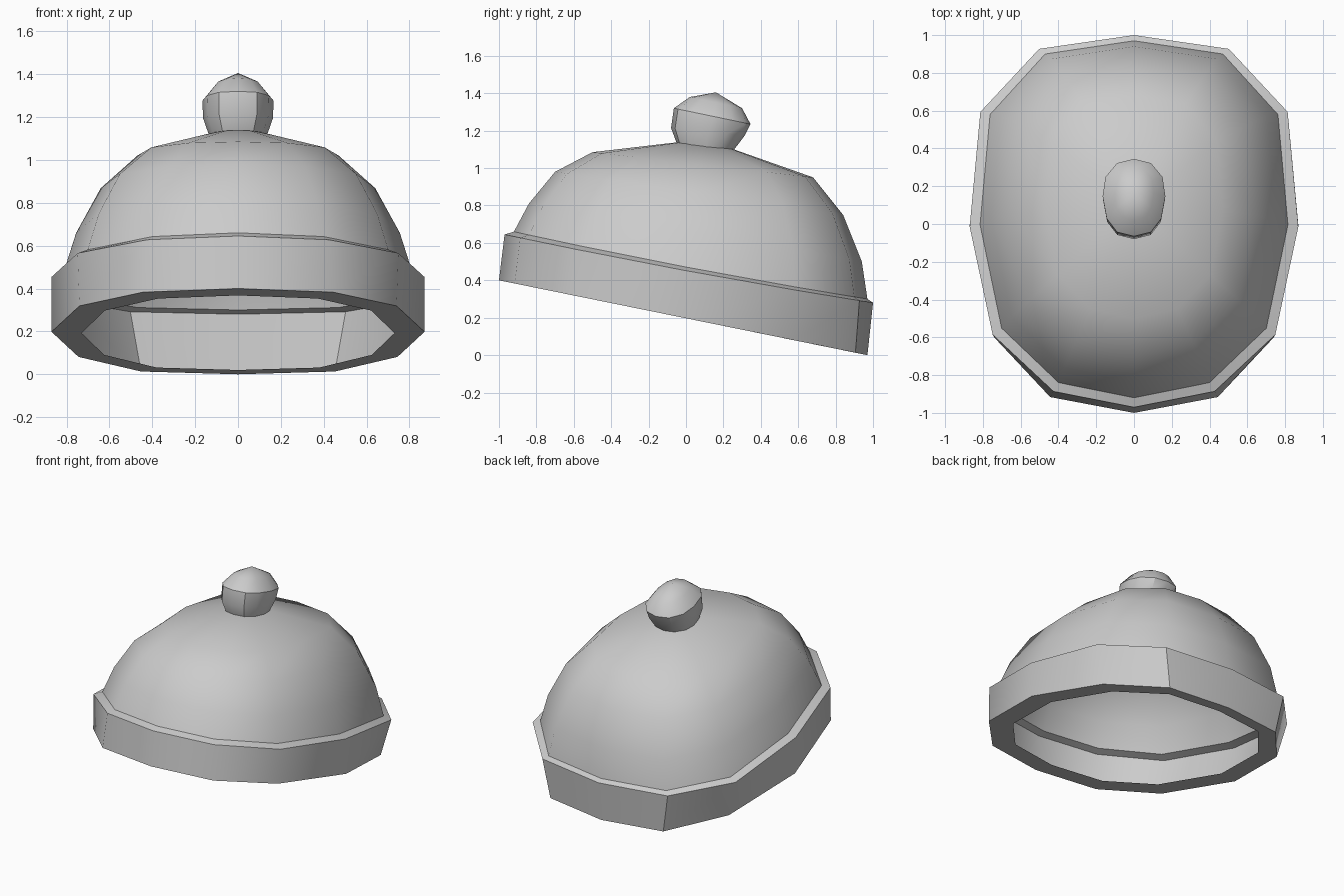
import bpy, bmesh, math

if "Cube" in bpy.data.objects:
    bpy.data.objects.remove(bpy.data.objects["Cube"])

# Half outlines (front to back) in unit coordinates, mirrored to twelve sides
UPPER = [(0, -1), (.49, -.915), (.86, -.61), (1, -.03), (.935, .587), (.577, .926), (0, 1)]
LOWER = [(0, -1), (.51, -.915), (.85, -.595), (1, .01), (.855, .595), (.52, .935), (0, 1)]
OVAL = [(0, -1), (.54, -.89), (.87, -.54), (1, .03), (.91, .53), (.54, .89), (0, 1)]

wool = bpy.data.materials.new("grey wool")
wool.diffuse_color = (.6, .6, .6, 1)
wool.use_nodes = True
wool.node_tree.nodes["Principled BSDF"].inputs["Base Color"].default_value = wool.diffuse_color


def ring(bm, half, yf, zf, yb, zb, hw, sag=0):
    """Tilted ring from its front point (yf, zf) to its back point (yb, zb)."""
    outline = half + [(-u, v) for u, v in half[-2:0:-1]]
    out = []
    for u, v in outline:
        t = (v + 1) / 2
        z = zf + (zb - zf) * t - sag * (1 - v * v)
        out.append(bm.verts.new((u * hw, yf + (yb - yf) * t, z)))
    return out


def build(name, rings, apex=None, angle=30):
    """Sheet of rings from bottom to top, closed by a fan at the apex."""
    bm = bmesh.new()
    loops = [ring(bm, *r) for r in rings]
    n = len(loops[0])
    for a, b in zip(loops, loops[1:]):
        for i in range(n):
            j = (i + 1) % n
            bm.faces.new((a[i], a[j], b[j], b[i]))
    if apex:
        tip, top = bm.verts.new(apex), loops[-1]
        for i in range(n):
            bm.faces.new((top[i], top[(i + 1) % n], tip))
    me = bpy.data.meshes.new(name)
    bm.to_mesh(me)
    bm.free()
    me.materials.append(wool)
    ob = bpy.data.objects.new(name, me)
    bpy.context.collection.objects.link(ob)
    bpy.ops.object.select_all(action='DESELECT')
    ob.select_set(True)
    bpy.context.view_layer.objects.active = ob
    bpy.ops.object.shade_smooth_by_angle(angle=math.radians(angle))
    return ob


# Folded brim: wide underside, outer wall, bevelled lip
build("brim", [
    (LOWER, -.84, .368, .87, .02, .73),
    (LOWER, -1.0, .40, .97, .0, .87),
    (UPPER, -.97, .645, 1.0, .28, .87, .014),
    (UPPER, -.92, .66, .97, .30, .815, .014),
], angle=36)

# Crown: thin domed sheet rising from the lip
build("crown", [
    (UPPER, -.92, .66, .97, .30, .815, .014),
    (UPPER, -.84, .81, .94, .50, .755),
    (UPPER, -.70, .98, .84, .75, .64),
    (UPPER, -.50, 1.085, .68, .95, .47),
], apex=(0, .1, 1.155), angle=45)

# Bobble on top
build("bobble", [
    (OVAL, -.045, 1.12, .235, 1.07, .128),
    (OVAL, -.08, 1.215, .315, 1.175, .163),
    (OVAL, -.065, 1.32, .345, 1.235, .166),
    (OVAL, .02, 1.38, .30, 1.32, .105),
], apex=(0, .16, 1.405), angle=32)
